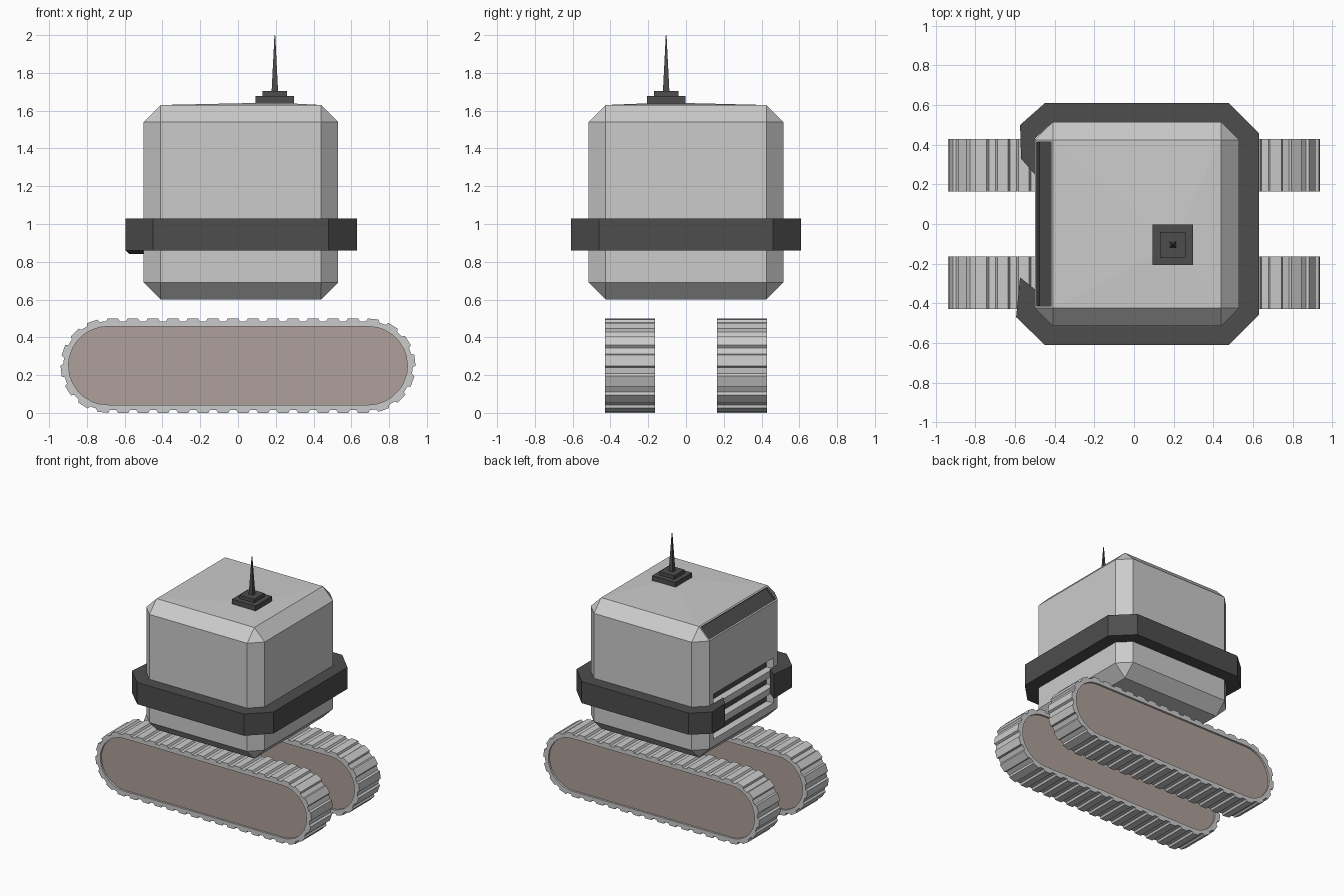
import bpy, bmesh, math
from mathutils import Vector

if "Cube" in bpy.data.objects:
    bpy.data.objects.remove(bpy.data.objects["Cube"])


def material(name, rgb):
    m = bpy.data.materials.new(name)
    m.diffuse_color = (*rgb, 1)
    m.use_nodes = True
    m.node_tree.nodes["Principled BSDF"].inputs["Base Color"].default_value = m.diffuse_color
    return m


DARK = material("dark_grey", (0.075, 0.075, 0.075))
BROWN = material("brown", (0.42, 0.35, 0.32))


def finish(bm, name, *mats):
    bmesh.ops.recalc_face_normals(bm, faces=bm.faces)
    me = bpy.data.meshes.new(name)
    bm.to_mesh(me)
    bm.free()
    ob = bpy.data.objects.new(name, me)
    bpy.context.collection.objects.link(ob)
    for m in mats:
        me.materials.append(m)
    return ob


def box_bm(lo, hi):
    bm = bmesh.new()
    bmesh.ops.create_cube(bm, size=1)
    for v in bm.verts:
        v.co = Vector([(a + b) / 2 + c * (b - a) for a, b, c in zip(lo, hi, v.co)])
    return bm


def box(name, lo, hi, *mats):
    return finish(box_bm(lo, hi), name, *mats)


def loft(bm, sections, closed):
    # joins equal-length loops of points into a skin
    rows = [[bm.verts.new(p) for p in s] for s in sections]
    n = len(rows[0])
    pairs = list(zip(rows, rows[1:])) + ([(rows[-1], rows[0])] if closed else [])
    for a, b in pairs:
        for i in range(n):
            j = (i + 1) % n
            bm.faces.new((a[i], a[j], b[j], b[i]))
    if not closed:
        bm.faces.new(rows[0])
        bm.faces.new(rows[-1][::-1])


# chamfered body, with a shallow peaked roof under the antenna
AX, AY = 0.195, -0.105
bm = box_bm((-0.5, -0.515, 0.6), (0.53, 0.515, 1.63))
bmesh.ops.bevel(bm, geom=bm.edges[:], offset=0.09, segments=1, affect='EDGES')
bm.normal_update()
roof = max(bm.faces, key=lambda f: f.calc_center_median().z)
slope = max(bm.faces, key=lambda f: f.normal.dot(Vector((-1, 0, 1))))
# recessed dark window in the sloped rear-facing edge
bmesh.ops.inset_region(bm, faces=[slope], thickness=0.016)
slope.material_index = 1
inward = slope.normal * -0.02
res = bmesh.ops.extrude_discrete_faces(bm, faces=[slope])
for v in res["faces"][0].verts:
    v.co += inward
peak = bmesh.ops.poke(bm, faces=[roof])["verts"][0]
peak.co = (AX, AY, 1.643)
GREY = material("body_grey", (0.8, 0.8, 0.8))
body = finish(bm, "body", GREY, DARK)

# three vent slots in the -x face
for i, z in enumerate((1.06, 0.925, 0.79)):
    cut = box(f"vent_cutter_{i}", (-0.6, -0.37, z - 0.042), (-0.44, 0.37, z + 0.042))
    cut.hide_render = True
    cut.hide_viewport = False
    cut.display_type = 'WIRE'
    mod = body.modifiers.new(f"vent_{i}", 'BOOLEAN')
    mod.operation = 'DIFFERENCE'
    mod.solver = 'EXACT'
    mod.object = cut
    box(f"vent_back_{i}", (-0.442, -0.37, z - 0.042), (-0.436, 0.37, z + 0.042), DARK)

# open belt: (outer xy, inner xy, bottom z) around the body
stations = [
    ((-0.57, 0.33), (-0.50, 0.25), 0.86), ((-0.575, 0.50), (-0.50, 0.43), 0.86),
    ((-0.45, 0.61), (-0.41, 0.515), 0.86), ((0.48, 0.61), (0.44, 0.515), 0.86),
    ((0.63, 0.46), (0.53, 0.425), 0.86), ((0.63, -0.46), (0.53, -0.425), 0.86),
    ((0.48, -0.61), (0.44, -0.515), 0.86), ((-0.45, -0.61), (-0.41, -0.515), 0.86),
    ((-0.595, -0.47), (-0.50, -0.42), 0.86), ((-0.575, -0.27), (-0.50, -0.33), 0.84),
]
bm = bmesh.new()
loft(bm, [[(*o, z), (*o, 1.03), (*i, 1.03), (*i, z)] for o, i, z in stations], False)
finish(bm, "belt", DARK)

# antenna: two square plates and a spike
for name, r, z0, z1 in (("antenna_base", 0.102, 1.63, 1.677), ("antenna_step", 0.064, 1.677, 1.705)):
    box(name, (AX - r, AY - r, z0), (AX + r, AY + r, z1), DARK)
bm = bmesh.new()
loft(bm, [[(AX + sx * r, AY + sy * r, z) for sx, sy in ((-1, -1), (1, -1), (1, 1), (-1, 1))]
          for r, z in ((0.017, 1.705), (0.002, 2.0))], False)
finish(bm, "antenna_spike", DARK)

# tracks
HALF, MID, RAD = 0.69, 0.25, 0.235
STRAIGHT, ARC = 2 * HALF, math.pi * RAD
LENGTH = 2 * (STRAIGHT + ARC)


def stadium(s, r):
    # point at arc length s along the track loop, at radius r
    s %= LENGTH
    flip = 1
    if s >= LENGTH / 2:
        s, flip = s - LENGTH / 2, -1
    if s < STRAIGHT:
        x, z = -HALF + s, r
    else:
        a = (s - STRAIGHT) / RAD
        x, z = HALF + r * math.sin(a), r * math.cos(a)
    return flip * x, MID + flip * z


LUGS = 40
step = LENGTH / LUGS
prof = []
for i in range(LUGS):
    for f, r in ((0, 0.25), (0.52, 0.25), (0.60, 0.235), (0.92, 0.235)):
        s = (i + f) * step
        prof.append((stadium(s, r), stadium(s, 0.207)))

for side, y0 in (("front", -0.43), ("back", 0.165)):
    y1 = y0 + 0.265
    bm = bmesh.new()
    loft(bm, [[(o[0], y0, o[1]), (o[0], y1, o[1]), (n[0], y1, n[1]), (n[0], y0, n[1])]
              for o, n in prof], True)
    finish(bm, f"{side}_track")
    # brown side panels set slightly inside the tread
    bm = bmesh.new()
    loft(bm, [[(n[0], y, n[1]) for _, n in prof] for y in (y0 + 0.015, y1 - 0.015)], False)
    finish(bm, f"{side}_track_panel", BROWN)
